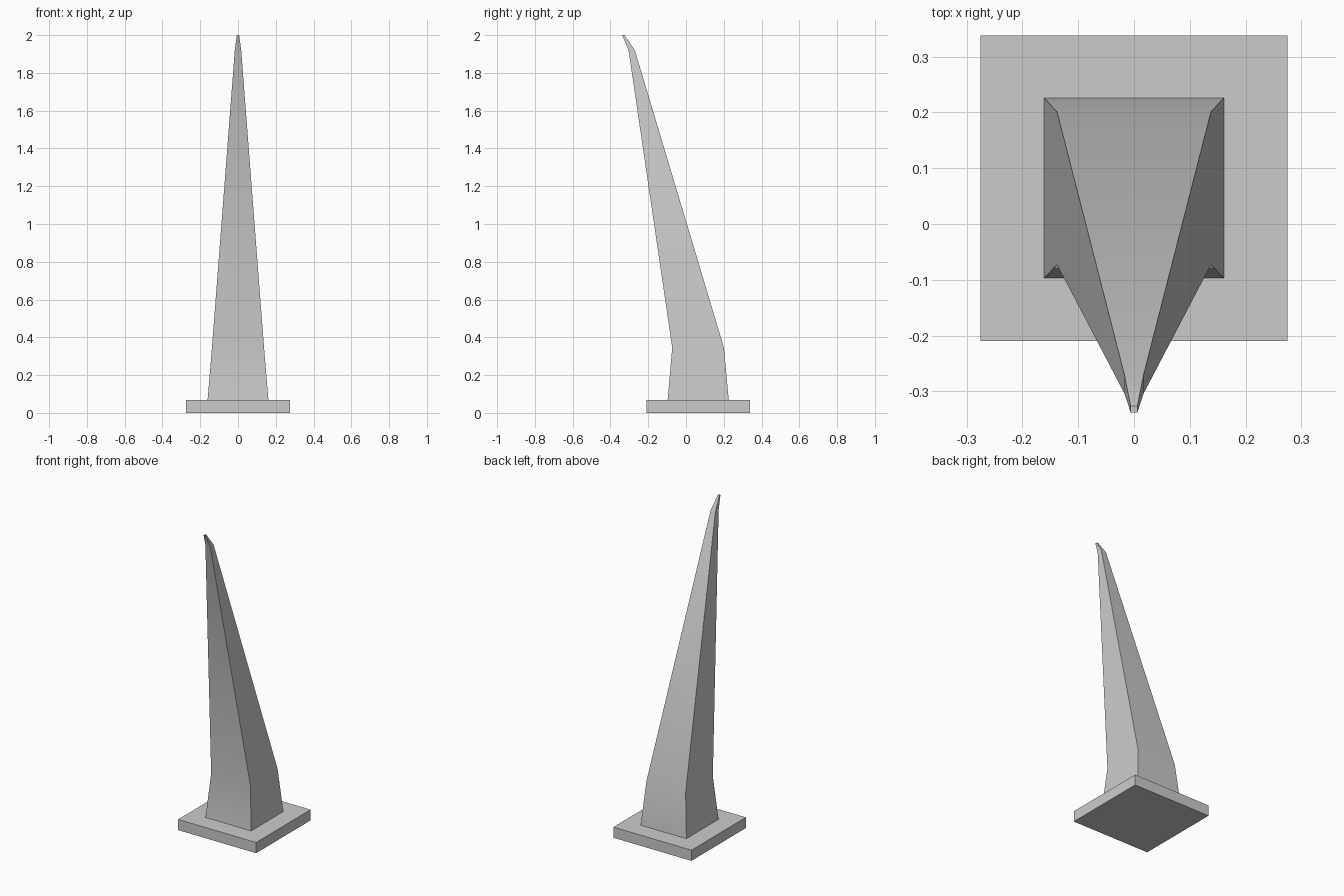
import bpy, bmesh
from math import radians

if "Cube" in bpy.data.objects:
    bpy.data.objects.remove(bpy.data.objects["Cube"])


def loft(name, rings):
    """Skin rectangular rings given as (half width, front y, back y, front z, back z)."""
    bm = bmesh.new()
    loops = []
    for w, y0, y1, z0, z1 in rings:
        corners = [(-w, y0, z0), (w, y0, z0), (w, y1, z1), (-w, y1, z1)]
        loops.append([bm.verts.new(c) for c in corners])
    for a, b in zip(loops, loops[1:]):
        for i in range(4):
            j = (i + 1) % 4
            bm.faces.new((a[i], a[j], b[j], b[i]))
    bm.faces.new(loops[0][::-1])
    bm.faces.new(loops[-1])
    bmesh.ops.recalc_face_normals(bm, faces=bm.faces)
    mesh = bpy.data.meshes.new(name)
    bm.to_mesh(mesh)
    bm.free()
    obj = bpy.data.objects.new(name, mesh)
    bpy.context.collection.objects.link(obj)
    return obj


# Square base plate
loft("base_plate", [(0.275, -0.21, 0.338, 0, 0),
                    (0.275, -0.21, 0.338, 0.068, 0.068)])

# Tapered spike leaning to the front, with a bent tip
spike = loft("spike", [(0.161, -0.097, 0.226, 0.068, 0.068),
                       (0.138, -0.073, 0.201, 0.345, 0.345),
                       (0.017, -0.304, -0.271, 1.92, 1.92),
                       (0.006, -0.338, -0.326, 2.0, 2.0)])

# Soft shading along the bends, sharp corners
bpy.ops.object.select_all(action='DESELECT')
spike.select_set(True)
bpy.context.view_layer.objects.active = spike
bpy.ops.object.shade_smooth_by_angle(angle=radians(30))
